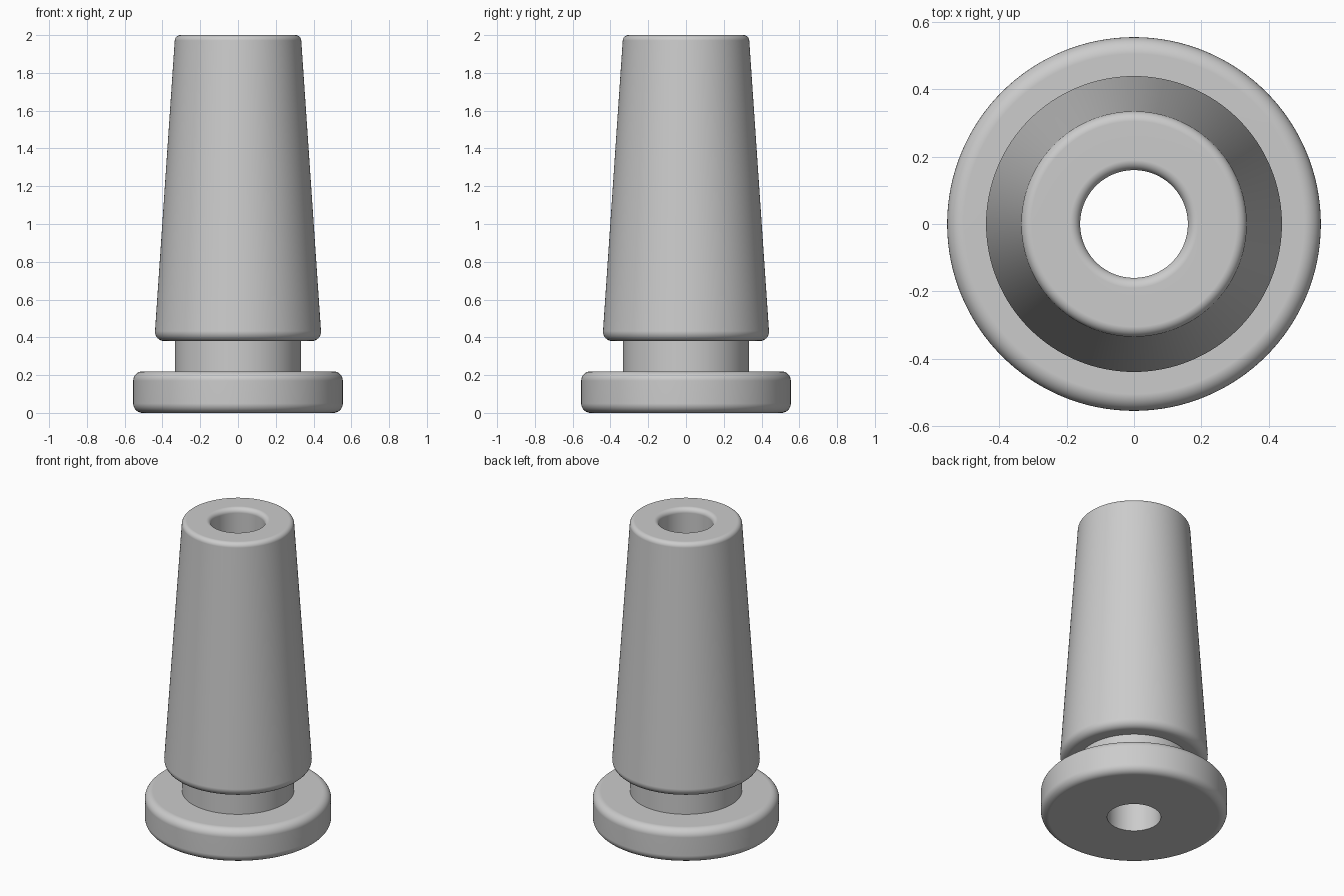
import bpy
import bmesh
import math
from mathutils import Vector

cube = bpy.data.objects.get("Cube")
if cube:
    bpy.data.objects.remove(cube, do_unlink=True)

SIDES = 128
ARC_STEPS = 8

grey = bpy.data.materials.new("plain_grey")
grey.use_nodes = True
grey.diffuse_color = (0.6, 0.6, 0.6, 1)
grey.node_tree.nodes["Principled BSDF"].inputs["Base Color"].default_value = (0.6, 0.6, 0.6, 1)


def round_corner(before, corner, after, radius):
    """Return the points of a circular arc that replaces a profile corner."""
    a, b = (before - corner).normalized(), (after - corner).normalized()
    half = a.angle(b) / 2
    centre = corner + (a + b).normalized() * radius / math.sin(half)
    reach = radius / math.tan(half)
    start = (corner + a * reach - centre).normalized()
    end = (corner + b * reach - centre).normalized()
    return [centre + start.slerp(end, i / ARC_STEPS) * radius for i in range(ARC_STEPS + 1)]


def lathe(name, corners, material):
    """Revolve a closed profile of (radius, height, rounding) about z."""
    pts = [Vector((r, 0, z)) for r, z, _ in corners]
    profile = []
    for i, (_, _, rounding) in enumerate(corners):
        if rounding:
            profile += round_corner(pts[i - 1], pts[i], pts[(i + 1) % len(pts)], rounding)
        else:
            profile.append(pts[i])

    bm = bmesh.new()
    verts = [bm.verts.new(p) for p in profile]
    edges = [bm.edges.new((verts[i - 1], verts[i])) for i in range(len(verts))]
    bmesh.ops.spin(bm, geom=verts + edges, cent=(0, 0, 0), axis=(0, 0, 1),
                   angle=math.tau, steps=SIDES)
    bmesh.ops.remove_doubles(bm, verts=bm.verts[:], dist=0.0001)
    bmesh.ops.recalc_face_normals(bm, faces=bm.faces[:])
    mesh = bpy.data.meshes.new(name)
    bm.to_mesh(mesh)
    bm.free()
    mesh.materials.append(material)
    obj = bpy.data.objects.new(name, mesh)
    bpy.context.collection.objects.link(obj)

    # Smooth walls with crisp steps
    bpy.ops.object.select_all(action="DESELECT")
    obj.select_set(True)
    bpy.context.view_layer.objects.active = obj
    bpy.ops.object.shade_smooth_by_angle(angle=math.radians(30))
    weighted = obj.modifiers.new("even_shading", "WEIGHTED_NORMAL")
    weighted.keep_sharp = True
    return obj


# Flanged foot, narrow neck and tapered sleeve around a straight bore
lathe("flanged_sleeve", [
    (0.16, 0, 0),
    (0.555, 0, 0.05),
    (0.555, 0.22, 0.05),
    (0.333, 0.22, 0),
    (0.333, 0.38, 0),
    (0.443, 0.38, 0.05),
    (0.333, 2, 0.03),
    (0.16, 2, 0.03),
], grey)
